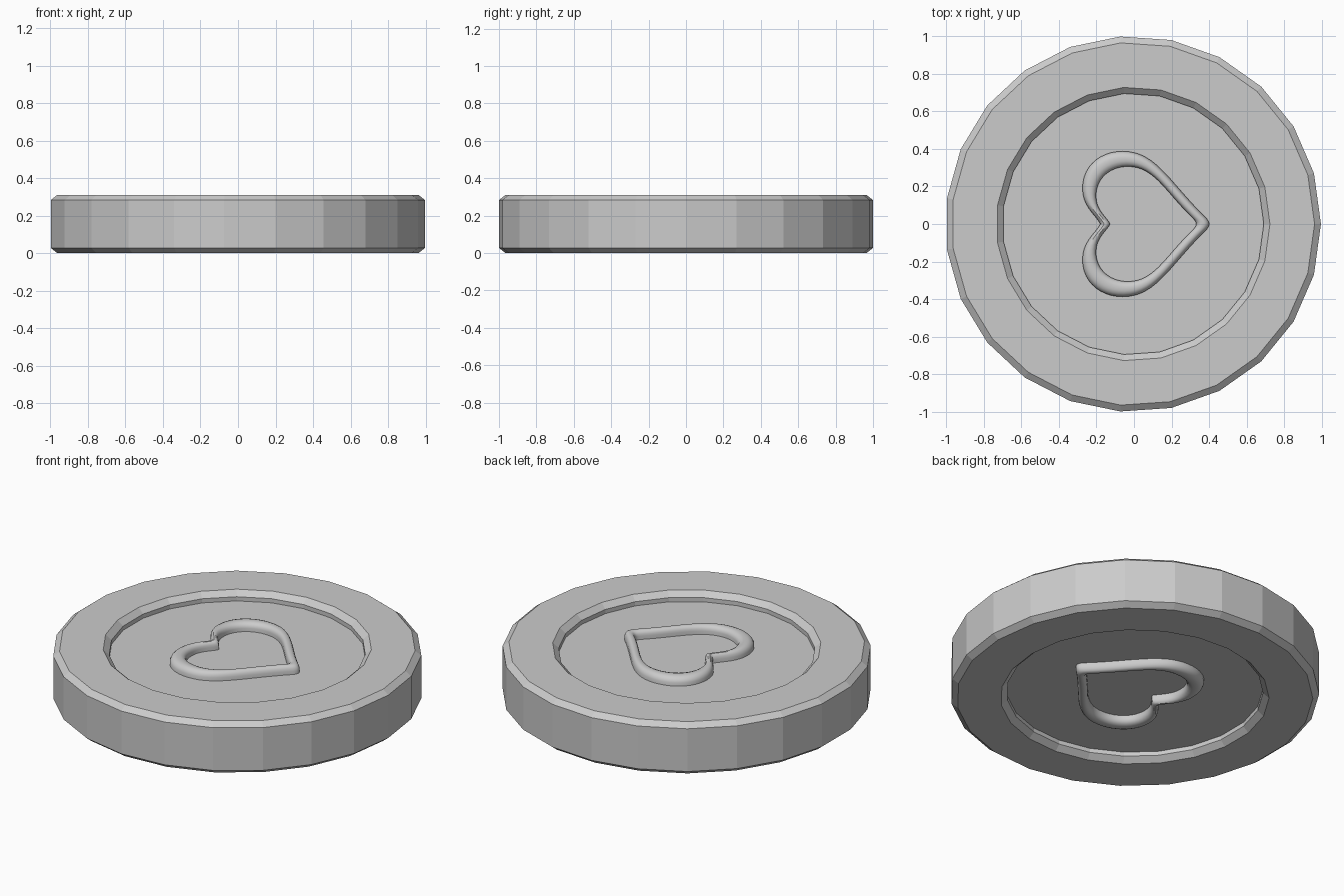
import bpy
from math import cos, sin, tau, radians
from mathutils import Vector
from mathutils.geometry import interpolate_bezier

if "Cube" in bpy.data.objects:
    bpy.data.objects.remove(bpy.data.objects["Cube"])

SIDES, CX, HEIGHT, FLOOR = 23, -0.005, 0.31, 0.255


def skin(name, rings, cap=False):
    """Bridge closed rings of equal length, optionally capping both ends."""
    n = len(rings[0])
    verts = [p for r in rings for p in r]
    faces = [(k * n + i, k * n + (i + 1) % n, (k + 1) * n + (i + 1) % n, (k + 1) * n + i)
             for k in range(len(rings) - 1) for i in range(n)]
    if cap:
        faces.append(tuple(reversed(range(n))))
        faces.append(tuple(range(len(verts) - n, len(verts))))
    mesh = bpy.data.meshes.new(name)
    mesh.from_pydata(verts, [], faces)
    obj = bpy.data.objects.new(name, mesh)
    bpy.context.collection.objects.link(obj)
    return obj


# Faceted disc: lathe profile from the lower recess floor to the upper one
upper = [(1.002, 0.283), (0.968, HEIGHT), (0.73, HEIGHT), (0.697, 0.28), (0.697, FLOOR)]
lower = [(r, HEIGHT - z) for r, z in reversed(upper)]
disc_rings = [[(CX + r * cos(tau * i / SIDES), r * sin(tau * i / SIDES), z)
               for i in range(SIDES)] for r, z in lower + upper]
skin("coin_disc", disc_rings, cap=True)

# Heart outline: half of it as beziers, mirrored across the x axis
segments = [
    ((-0.18, 0), (-0.20, 0.045), (-0.275, 0.09), (-0.275, 0.19), 10),
    ((-0.275, 0.19), (-0.275, 0.31), (-0.18, 0.388), (-0.06, 0.388), 12),
    ((-0.06, 0.388), (0.12, 0.388), (0.19, 0.22), (0.385, 0.032), 16),
    ((0.385, 0.032), (0.395, 0.022), (0.40, 0.012), (0.402, 0), 4),
]
half = []
for a, b, c, d, n in segments:
    pts = interpolate_bezier(*(Vector((*p, 0)) for p in (a, b, c, d)), n)
    half += pts[:-1]
half.append(Vector((0.402, 0, 0)))
outline = [(p.x, p.y) for p in half] + [(p.x, -p.y) for p in half[-2:0:-1]]
outline.reverse()

# Raised heart moulding: (inset fraction, height above the floor)
profile = [(0, -0.01), (0, 0.02), (0.08, 0.034), (0.2, 0.044), (0.38, 0.05),
           (0.65, 0.05), (0.85, 0.044), (0.96, 0.032), (1, 0.02), (1, -0.01)]
PIVOT = 0.07


def heart(name, top):
    rings = []
    for t, h in profile:
        s = 1 - 0.21 * t
        z = FLOOR + h if top else HEIGHT - FLOOR - h
        ring = [(PIVOT + (x - PIVOT) * s, y * s, z) for x, y in outline]
        rings.append(ring[::-1] if not top else ring)
    obj = skin(name, rings)
    obj.data.flip_normals()
    # ring order runs clockwise, so flip once to face outward
    import bmesh
    bm = bmesh.new()
    bm.from_mesh(obj.data)
    bmesh.ops.holes_fill(bm, edges=[])
    n = len(outline)
    bm.verts.ensure_lookup_table()
    last = (len(profile) - 1) * n
    for i in range(n):  # hidden underside closes the moulding
        j = (i + 1) % n
        bm.faces.new([bm.verts[k] for k in (i, j, last + j, last + i)])
    bmesh.ops.recalc_face_normals(bm, faces=bm.faces)
    bm.to_mesh(obj.data)
    bm.free()
    bpy.ops.object.select_all(action='DESELECT')
    obj.select_set(True)
    bpy.context.view_layer.objects.active = obj
    bpy.ops.object.shade_smooth_by_angle(angle=radians(35))


heart("heart_top", True)
heart("heart_bottom", False)
